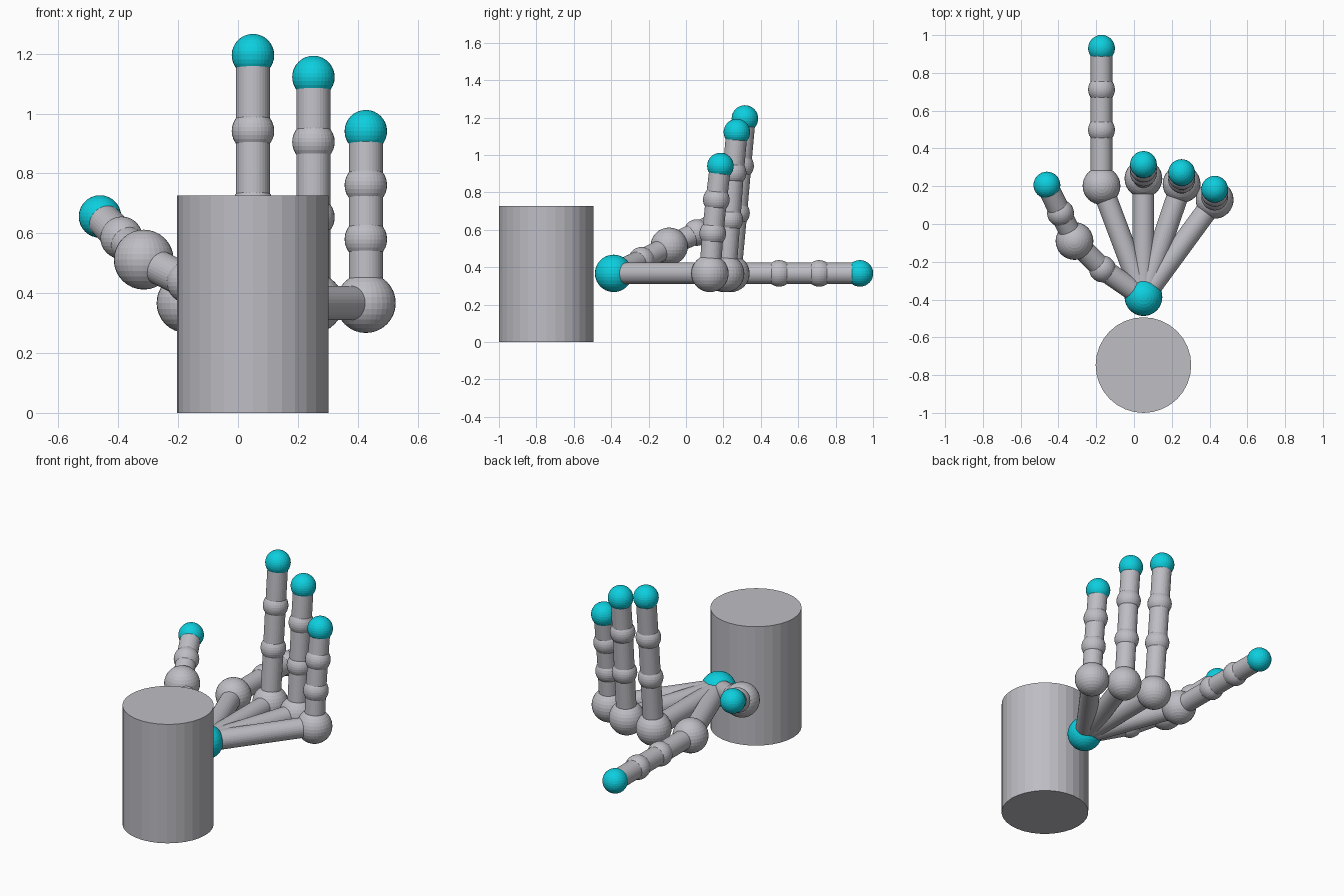
import bpy
from mathutils import Vector

if "Cube" in bpy.data.objects:
    bpy.data.objects.remove(bpy.data.objects["Cube"])


def material(name, rgb):
    m = bpy.data.materials.new(name)
    m.diffuse_color = (*rgb, 1)
    m.use_nodes = True
    m.node_tree.nodes["Principled BSDF"].inputs["Base Color"].default_value = m.diffuse_color
    return m


GREY = material("light_grey", (0.51, 0.51, 0.55))
CYAN = material("cyan", (0.004, 0.62, 0.73))
TUBE_R, JOINT_R, KNUCKLE_R = 0.057, 0.071, 0.1


def finish(name, mat):
    ob = bpy.context.object
    ob.name = name
    ob.data.materials.append(mat)
    return ob


def ball(name, pos, radius, mat=GREY):
    bpy.ops.mesh.primitive_uv_sphere_add(segments=32, ring_count=16, radius=radius, location=pos)
    return finish(name, mat)


def tube(name, a, b, radius=TUBE_R):
    a, b = Vector(a), Vector(b)
    bpy.ops.mesh.primitive_cylinder_add(
        vertices=32, radius=radius, depth=(b - a).length, location=(a + b) / 2,
        rotation=(b - a).to_track_quat('Z', 'Y').to_euler())
    return finish(name, GREY)


# Forearm column
tube("forearm", (0.05, -0.747, 0), (0.05, -0.747, 0.727), 0.253)

# Wrist ball that every digit starts from
WRIST = (0.05, -0.387, 0.367)
ball("wrist", WRIST, 0.1, CYAN)


def digit(name, points, big):
    """Chain of bones from the wrist; point number 'big' is the knuckle, the last is the tip."""
    chain = [WRIST] + points
    for i in range(1, len(chain)):
        tube(f"{name}_bone_{i}", chain[i - 1], chain[i])
        if i == len(chain) - 1:
            ball(f"{name}_tip", chain[i], JOINT_R, CYAN)
        elif i == big:
            ball(f"{name}_knuckle", chain[i], KNUCKLE_R)
        else:
            ball(f"{name}_joint_{i}", chain[i], JOINT_R)


# Fingers
digit("index", [(-0.172, 0.202, 0.367), (-0.172, 0.498, 0.367),
                (-0.172, 0.712, 0.367), (-0.172, 0.93, 0.367)], 1)
digit("middle", [(0.05, 0.24, 0.367), (0.05, 0.27, 0.69),
                 (0.05, 0.292, 0.942), (0.05, 0.315, 1.195)], 1)
digit("ring", [(0.252, 0.212, 0.367), (0.252, 0.234, 0.653),
               (0.252, 0.252, 0.905), (0.252, 0.272, 1.122)], 1)
digit("little", [(0.427, 0.128, 0.367), (0.427, 0.143, 0.58),
                 (0.427, 0.162, 0.761), (0.427, 0.184, 0.941)], 1)

# Thumb
digit("thumb", [(-0.167, -0.238, 0.437), (-0.315, -0.09, 0.512),
                (-0.389, 0.058, 0.585), (-0.461, 0.206, 0.656)], 2)
